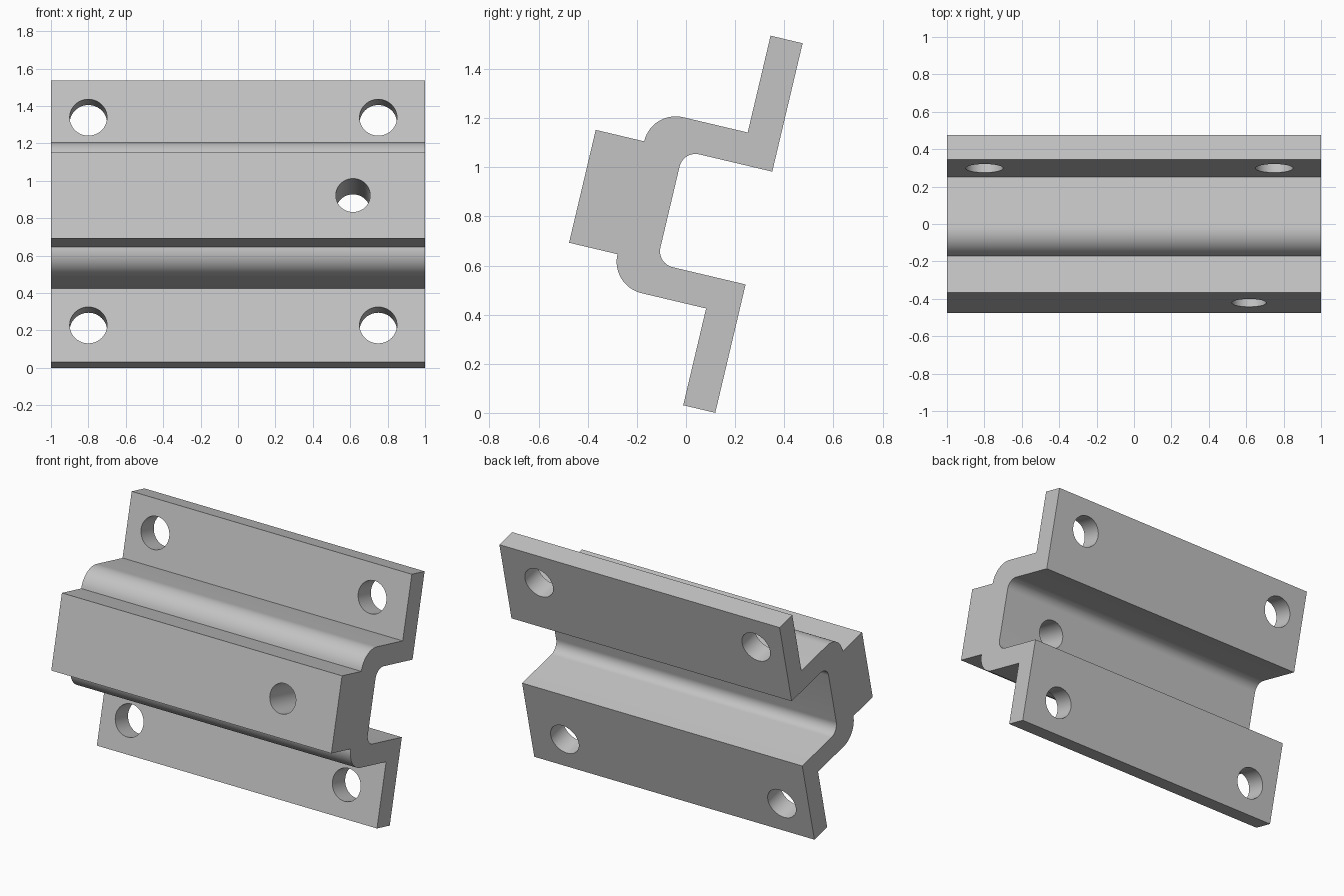
import bpy, bmesh
from math import radians, sin, cos, pi
from mathutils import Matrix, Vector

cube = bpy.data.objects.get("Cube")
if cube:
    bpy.data.objects.remove(cube, do_unlink=True)

# Material
metal = bpy.data.materials.new("light grey metal")
metal.use_nodes = True
grey = (0.55, 0.55, 0.55, 1)
metal.diffuse_color = grey
metal.node_tree.nodes["Principled BSDF"].inputs["Base Color"].default_value = grey

# Section dimensions: depth y (front negative), height z measured from the centre
FRONT, BACK = -0.019, 0.115          # flange faces
BLOCK, WEB, INNER = -0.6235, -0.421, -0.257
TIP, OUTER, HALF = 0.773, 0.368, 0.236
R_OUT, R_IN = OUTER - HALF, 0.067


def arc(cy, cz, r, start, end, steps=14):
    angles = [radians(start + (end - start) * i / steps) for i in range(steps + 1)]
    return [(cy + r * cos(a), cz + r * sin(a)) for a in angles]


# Upper half of the section, from inside the channel round to the block
upper = arc(INNER + R_IN, HALF - R_IN, R_IN, 180, 90)
upper += [(BACK, HALF), (BACK, TIP), (FRONT, TIP), (FRONT, OUTER)]
upper += arc(WEB + R_OUT, HALF, R_OUT, 90, 180)
upper.append((BLOCK, HALF))
section = upper + [(y, -z) for y, z in reversed(upper)]

# Extruded rail
bm = bmesh.new()
face = bm.faces.new([bm.verts.new((-1, y, z)) for y, z in section])
ext = bmesh.ops.extrude_face_region(bm, geom=[face])
bmesh.ops.translate(bm, vec=Vector((2, 0, 0)),
                    verts=[v for v in ext["geom"] if isinstance(v, bmesh.types.BMVert)])
bmesh.ops.recalc_face_normals(bm, faces=bm.faces)
mesh = bpy.data.meshes.new("mounting_rail")
bm.to_mesh(mesh)
bm.free()
mesh.materials.append(metal)
rail = bpy.data.objects.new("mounting_rail", mesh)
bpy.context.collection.objects.link(rail)

# Bolt holes through the flanges and one through the block
cut = bmesh.new()


def drill(x, y, z, radius, length):
    place = Matrix.Translation((x, y, z)) @ Matrix.Rotation(pi / 2, 4, "X")
    bmesh.ops.create_cone(cut, cap_ends=True, segments=48, radius1=radius,
                          radius2=radius, depth=length, matrix=place)


for x in (-0.8, 0.75):
    for side in (-1, 1):
        drill(x, (FRONT + BACK) / 2, side * (TIP + OUTER) / 2, 0.1, 0.3)
drill(0.615, (BLOCK + INNER) / 2, 0, 0.092, 0.5)
cut_mesh = bpy.data.meshes.new("hole_cutter")
cut.to_mesh(cut_mesh)
cut.free()
cutter = bpy.data.objects.new("hole_cutter", cut_mesh)
cutter.hide_render = True
bpy.context.collection.objects.link(cutter)

bpy.ops.object.select_all(action="DESELECT")
bpy.context.view_layer.objects.active = rail
rail.select_set(True)
holes = rail.modifiers.new("holes", "BOOLEAN")
holes.operation = "DIFFERENCE"
holes.solver = "EXACT"
holes.object = cutter
bpy.ops.object.modifier_apply(modifier=holes.name)
bpy.data.objects.remove(cutter, do_unlink=True)
bpy.ops.object.shade_smooth_by_angle(angle=radians(30))

# Lean the whole rail back
rail.rotation_euler.x = radians(-13.3)
rail.location = (0, 0.185, 0.779)
